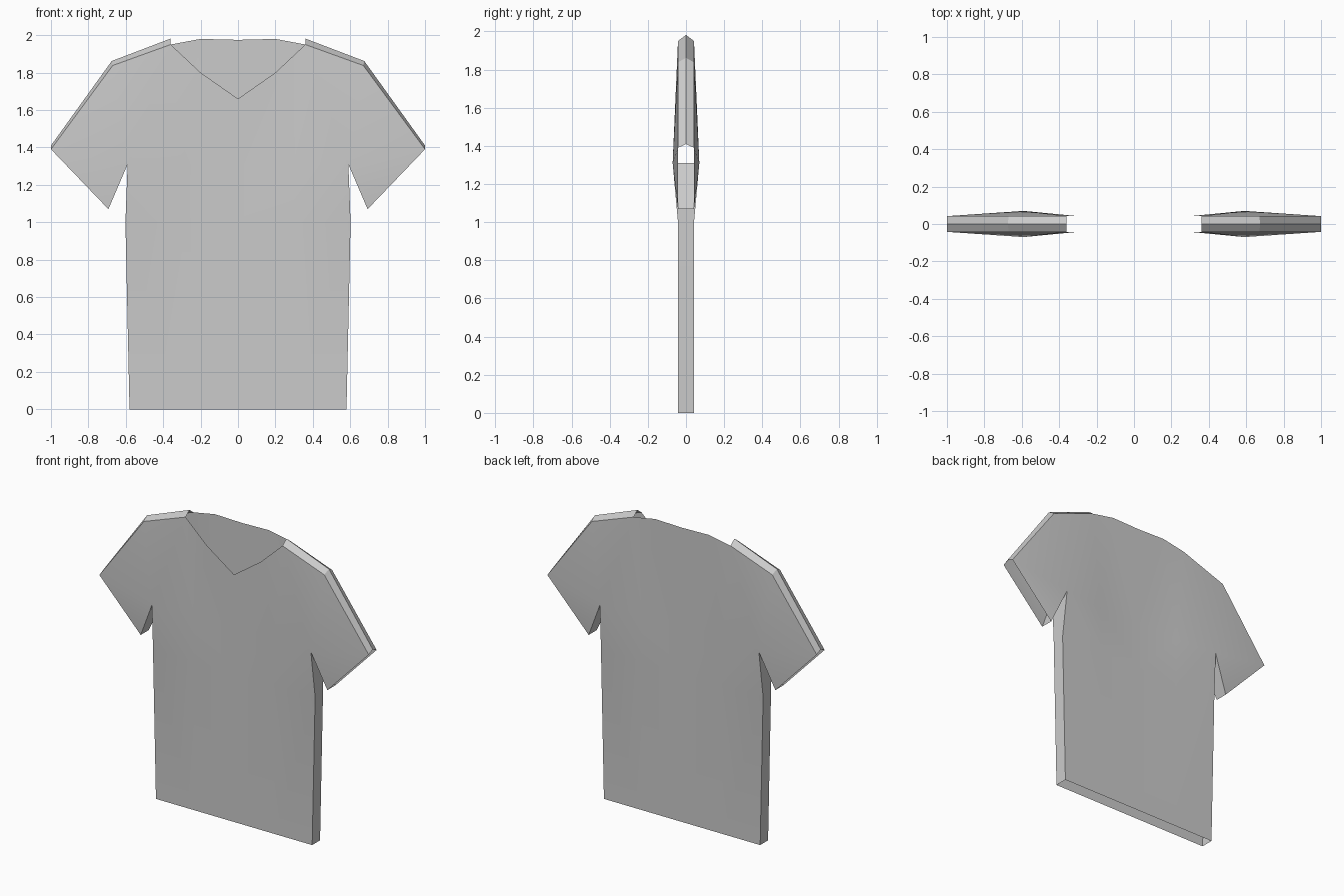
import bpy, bmesh

if "Cube" in bpy.data.objects:
    bpy.data.objects.remove(bpy.data.objects["Cube"])

D = 0.042  # half thickness of the cloth body

# Right-half outline points (x, z) shared by front and back
P = {
    "shoulder": (0.36, 1.95), "upper_arm": (0.67, 1.838), "cuff_top": (1.0, 1.39),
    "cuff_low": (0.693, 1.07), "armpit": (0.59, 1.31), "waist": (0.602, 1.0),
    "hem": (0.58, 0.0), "hem_in": (0.3, 0.0), "hem_mid": (0.0, 0.0),
    "waist_in": (0.3, 1.0), "waist_mid": (0.0, 1.0),
    "chest_in": (0.3, 1.31), "chest_mid": (0.0, 1.31),
}
NECK = {
    "front": {"neck_mid": (0.0, 1.66), "neck": (0.2, 1.80)},
    "back": {"neck_mid": (0.0, 1.975), "neck": (0.2, 1.98)},
}
# Raised seam along the top of shoulder and sleeve
RIDGE = {"shoulder": (0.36, 1.982), "upper_arm": (0.675, 1.862), "cuff_top": (1.0, 1.41)}

PANEL = [
    ("hem_mid", "hem_in", "waist_in", "waist_mid"),
    ("hem_in", "hem", "waist", "waist_in"),
    ("waist_mid", "waist_in", "chest_in", "chest_mid"),
    ("waist_in", "waist", "armpit"), ("waist_in", "armpit", "chest_in"),
    ("chest_mid", "chest_in", "neck", "neck_mid"),
    ("chest_in", "shoulder", "neck"), ("chest_in", "armpit", "shoulder"),
    ("armpit", "upper_arm", "shoulder"), ("armpit", "cuff_top", "upper_arm"),
    ("armpit", "cuff_low", "cuff_top"),
]

bm = bmesh.new()
side = {}

# Front and back panels, fuller at the armpits
for name, sign in (("front", -1), ("back", 1)):
    pts = {**P, **NECK[name]}
    v = {k: bm.verts.new((x, sign * (0.07 if k == "armpit" else D), z))
         for k, (x, z) in pts.items()}
    side[name] = v
    for f in PANEL:
        bm.faces.new([v[k] for k in f])

f, b = side["front"], side["back"]

# Side and under-sleeve strips; hem, cuffs and neck stay open
strip = ("hem", "waist", "armpit", "cuff_low")
for p, q in zip(strip, strip[1:]):
    bm.faces.new((f[p], b[p], b[q], f[q]))

# Ridged strips along shoulder and sleeve top
r = {k: bm.verts.new((x, 0, z)) for k, (x, z) in RIDGE.items()}
top = ("shoulder", "upper_arm", "cuff_top")
for p, q in zip(top, top[1:]):
    bm.faces.new((f[p], f[q], r[q], r[p]))
    bm.faces.new((r[p], r[q], b[q], b[p]))

# Mirror the half shirt
bmesh.ops.mirror(bm, geom=bm.verts[:] + bm.edges[:] + bm.faces[:], axis='X', merge_dist=0.0005)
bmesh.ops.remove_doubles(bm, verts=bm.verts[:], dist=0.0005)
bmesh.ops.recalc_face_normals(bm, faces=bm.faces[:])

mesh = bpy.data.meshes.new("shirt")
bm.to_mesh(mesh)
bm.free()

# Make sure normals point outward (hem-centre front face looks toward -y)
probe = min(mesh.polygons, key=lambda p: p.center.y + p.center.z * 0.01)
if probe.normal.y > 0:
    mesh.flip_normals()

shirt = bpy.data.objects.new("shirt", mesh)
bpy.context.collection.objects.link(shirt)
bpy.context.view_layer.objects.active = shirt
shirt.select_set(True)
bpy.ops.object.shade_smooth_by_angle(angle=0.5)
